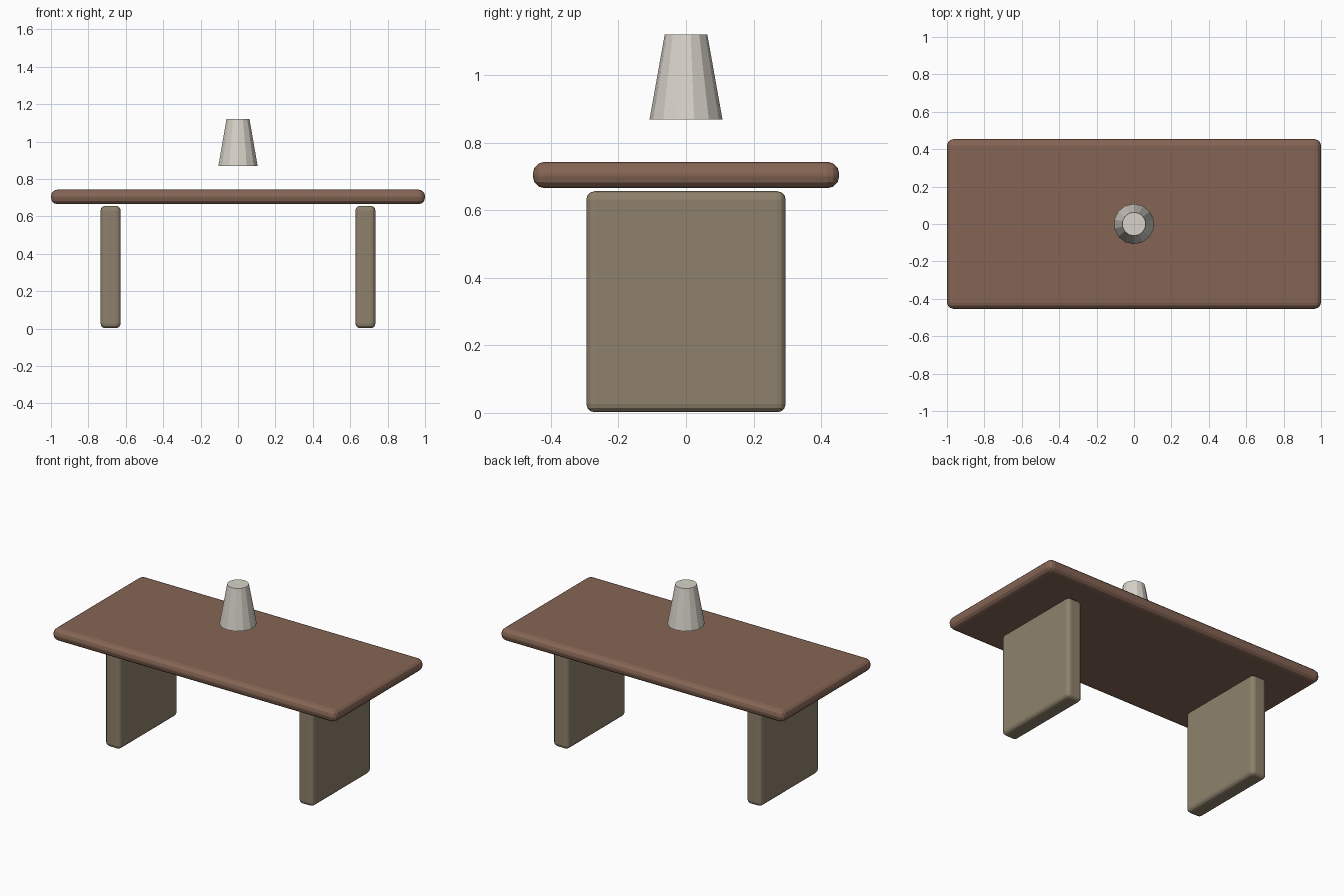
import bpy
import math

if "Cube" in bpy.data.objects:
    bpy.data.objects.remove(bpy.data.objects["Cube"])


def material(name, colour):
    m = bpy.data.materials.new(name)
    m.diffuse_color = (*colour, 1.0)
    m.use_nodes = True
    m.node_tree.nodes["Principled BSDF"].inputs["Base Color"].default_value = m.diffuse_color
    return m


WOOD = material("brown wood", (0.235, 0.130, 0.090))
LEG = material("olive wood", (0.275, 0.222, 0.150))
SHADE = material("pale grey", (0.68, 0.65, 0.585))


def rounded_box(name, size, centre, radius, mat):
    bpy.ops.mesh.primitive_cube_add(size=1, location=centre)
    ob = bpy.context.object
    ob.name = name
    ob.scale = size
    bpy.ops.object.transform_apply(location=False, rotation=False, scale=True)
    bevel = ob.modifiers.new("rounded edges", "BEVEL")
    bevel.width = radius
    bevel.segments = 3
    bpy.ops.object.modifier_apply(modifier=bevel.name)
    ob.data.materials.append(mat)
    return ob


# Table top
rounded_box("table_top", (2.0, 0.907, 0.078), (0, 0, 0.704), 0.035, WOOD)

# Two slab legs, leaving a thin gap under the top
for side, name in ((-1, "left_leg"), (1, "right_leg")):
    rounded_box(name, (0.107, 0.59, 0.654), (side * 0.681, 0, 0.329), 0.025, LEG)

# Tapered lamp shade floating above the top
bpy.ops.mesh.primitive_cone_add(vertices=14, radius1=0.108, radius2=0.063,
                                depth=0.252, location=(0, 0, 0.994))
shade = bpy.context.object
shade.name = "lamp_shade"
shade.data.materials.append(SHADE)
